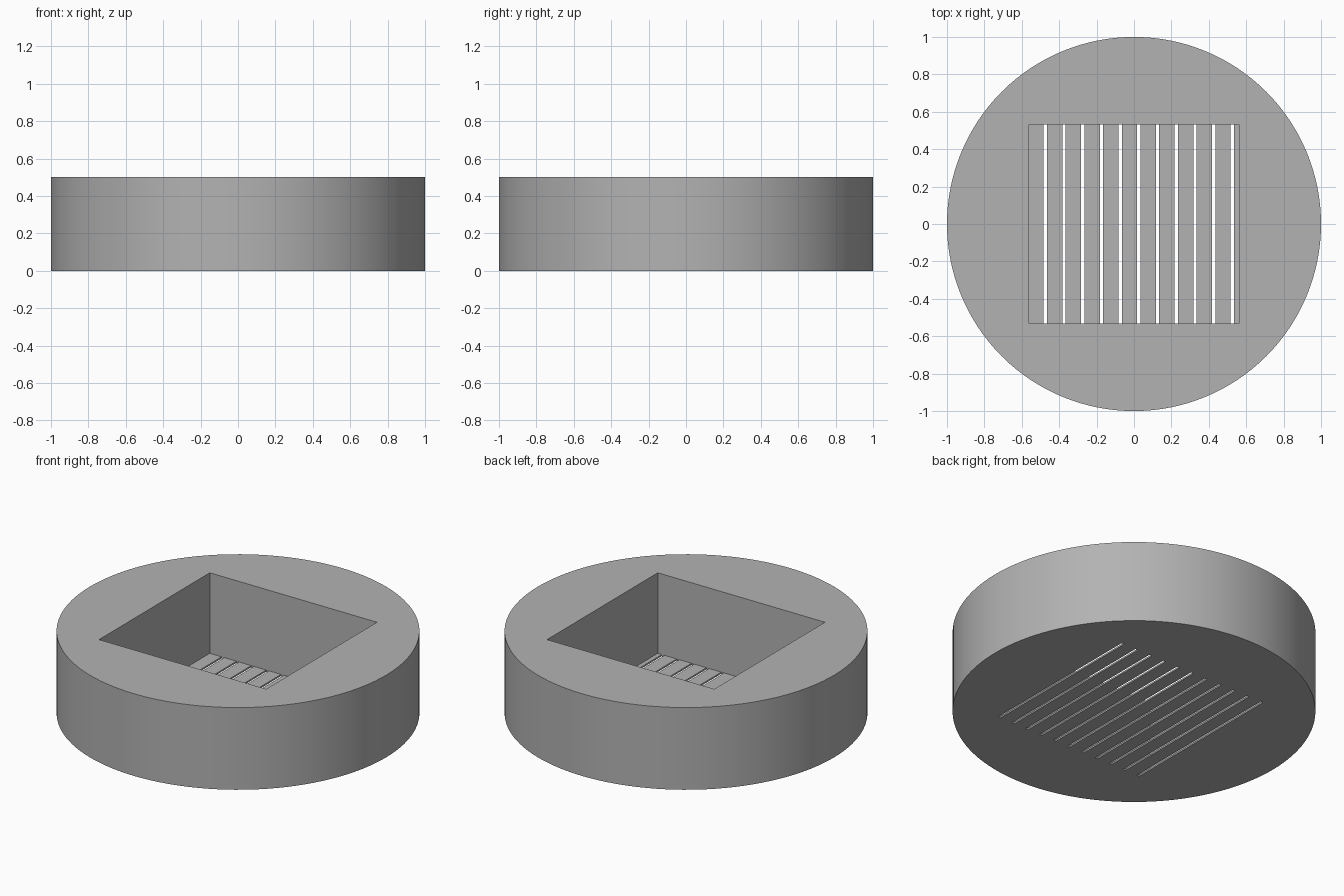
import bpy
import bmesh
from math import radians
from mathutils import Matrix, Vector

default = bpy.data.objects.get("Cube")
if default:
    bpy.data.objects.remove(default, do_unlink=True)

HEIGHT = 0.5
FLOOR = 0.01
POCKET_X, POCKET_Y = 0.5625, 0.532
SLOTS, PITCH, SLOT_WIDTH, FIRST_SLOT = 11, 0.1, 0.018, -0.474

# Material
grey = bpy.data.materials.new("plain grey")
grey.use_nodes = True
colour = (0.45, 0.45, 0.45, 1)
grey.diffuse_color = colour
grey.node_tree.nodes["Principled BSDF"].inputs["Base Color"].default_value = colour


def box_cutter(name, boxes):
    """Make one hidden cutter from (low corner, high corner) pairs."""
    bm = bmesh.new()
    for low, high in boxes:
        low, high = Vector(low), Vector(high)
        place = Matrix.Translation((low + high) / 2) @ Matrix.Diagonal((*(high - low), 1))
        bmesh.ops.create_cube(bm, size=1, matrix=place)
    mesh = bpy.data.meshes.new(name)
    bm.to_mesh(mesh)
    bm.free()
    mesh.materials.append(grey)
    cutter = bpy.data.objects.new(name, mesh)
    bpy.context.collection.objects.link(cutter)
    cutter.hide_render = True
    return cutter


def cut(target, cutter):
    """Subtract the cutter from the target, then discard it."""
    mod = target.modifiers.new(cutter.name, 'BOOLEAN')
    mod.operation = 'DIFFERENCE'
    mod.solver = 'EXACT'
    mod.object = cutter
    bpy.context.view_layer.objects.active = target
    bpy.ops.object.modifier_apply(modifier=mod.name)
    bpy.data.objects.remove(cutter, do_unlink=True)


# Round body
bpy.ops.mesh.primitive_cylinder_add(vertices=128, radius=1, depth=HEIGHT,
                                    location=(0, 0, HEIGHT / 2))
body = bpy.context.object
body.name = "round_slotted_tray"
body.data.materials.append(grey)
bpy.ops.object.transform_apply(location=True, rotation=False, scale=False)

# Rectangular pocket, open at the top
cut(body, box_cutter("pocket_cutter", [
    ((-POCKET_X, -POCKET_Y, FLOOR), (POCKET_X, POCKET_Y, HEIGHT + 0.1))]))

# Drain slots through the thin floor
slot_y = POCKET_Y - 0.001
slots = []
for i in range(SLOTS):
    x = FIRST_SLOT + i * PITCH
    slots.append(((x - SLOT_WIDTH / 2, -slot_y, -0.1),
                  (x + SLOT_WIDTH / 2, slot_y, 0.1)))
cut(body, box_cutter("slot_cutter", slots))

# Smooth rim with sharp edges
bpy.ops.object.select_all(action='DESELECT')
body.select_set(True)
bpy.context.view_layer.objects.active = body
bpy.ops.object.shade_smooth_by_angle(angle=radians(30))
